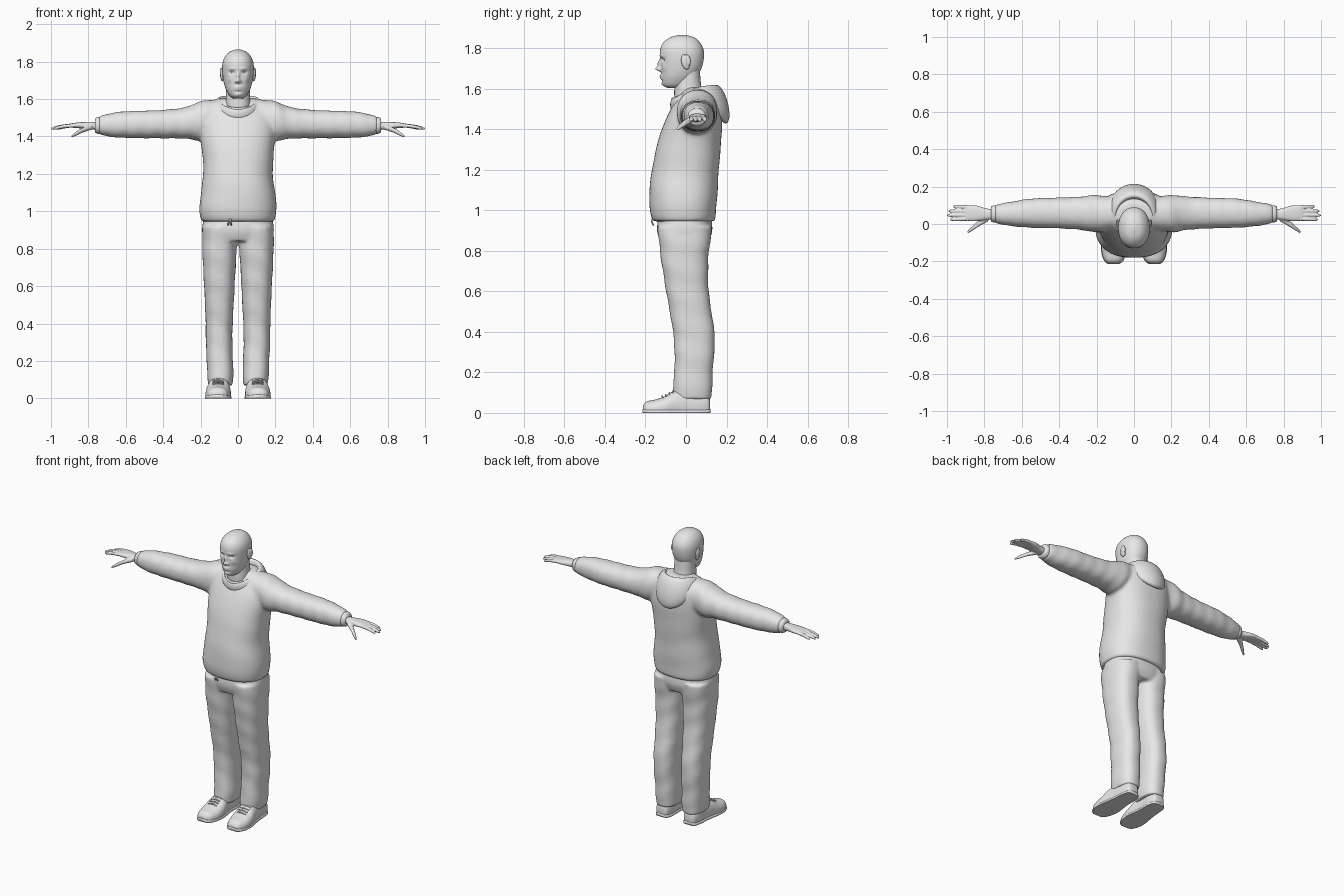
import bpy, bmesh, math
from mathutils import Vector, Matrix

if "Cube" in bpy.data.objects:
    bpy.data.objects.remove(bpy.data.objects["Cube"])

grey = bpy.data.materials.new("plain_grey")
grey.use_nodes = True
grey.diffuse_color = (0.8, 0.8, 0.8, 1)
grey.node_tree.nodes["Principled BSDF"].inputs["Base Color"].default_value = grey.diffuse_color


def spow(c, n):
    return math.copysign(abs(c) ** (2 / n), c)


def smooth_rows(rows, steps):
    """Cubic interpolation between neighbouring profile rows."""
    out = []
    for i in range(len(rows) - 1):
        p0, p1 = rows[max(i - 1, 0)], rows[i]
        p2, p3 = rows[i + 1], rows[min(i + 2, len(rows) - 1)]
        for s in range(steps):
            t = s / steps
            out.append([b + 0.5 * t * (c - a + t * (2 * a - 5 * b + 4 * c - d + t * (3 * (b - c) + d - a)))
                        for a, b, c, d in zip(p0, p1, p2, p3)])
    return out + [list(rows[-1])]


def skin(bm, rings, closed=False):
    """Bridge rings of points with quads and cap open ends."""
    vs = [[bm.verts.new(p) for p in ring] for ring in rings]
    n = len(vs[0])
    for i in range(len(vs) if closed else len(vs) - 1):
        a, b = vs[i], vs[(i + 1) % len(vs)]
        for j in range(n):
            bm.faces.new((a[j], a[(j + 1) % n], b[(j + 1) % n], b[j]))
    if not closed:
        bm.faces.new(vs[0])
        bm.faces.new(vs[-1])


def loft(bm, axis, rows, n=2.2, segs=40, steps=5, sides=(1,), fold=0, freq=60, ground=False):
    """Rows are (position along axis, u low, u high, v low, v high)."""
    for side in sides:
        rings = []
        for t, u0, u1, v0, v1 in smooth_rows(rows, steps):
            ring = []
            for j in range(segs):
                a = math.tau * j / segs
                k = 1 + fold * math.sin(freq * t + 2 * math.sin(a + side))
                u = (u0 + u1) / 2 + (u1 - u0) / 2 * spow(math.cos(a), n) * k
                v = (v0 + v1) / 2 + (v1 - v0) / 2 * spow(math.sin(a), n) * k
                if ground:
                    v = max(v, 0)
                x, y, z = {"x": (t, u, v), "y": (u, t, v), "z": (u, v, t)}[axis]
                ring.append((x * side, y, z))
            rings.append(ring)
        skin(bm, rings)


def finish(name, bm, voxel=0, relax=0):
    bmesh.ops.recalc_face_normals(bm, faces=bm.faces)
    for f in bm.faces:
        f.smooth = True
    me = bpy.data.meshes.new(name)
    bm.to_mesh(me)
    bm.free()
    me.materials.append(grey)
    ob = bpy.data.objects.new(name, me)
    bpy.context.collection.objects.link(ob)
    if voxel:
        m = ob.modifiers.new("blend", "REMESH")
        m.mode, m.voxel_size, m.use_smooth_shade = "VOXEL", voxel, True
    if relax:
        m = ob.modifiers.new("relax", "SMOOTH")
        m.factor, m.iterations = 0.5, relax
    return ob


def sym(rows):
    """Expand (z, half width, front, back) into full rows."""
    return [(z, -w, w, f, b) for z, w, f, b in rows]


def ellipsoid(bm, centre, radii, tilt=0):
    m = (Matrix.Translation(centre) @ Matrix.Rotation(tilt, 4, "X")
         @ Matrix.Diagonal((*radii, 1)))
    bmesh.ops.create_uvsphere(bm, u_segments=20, v_segments=12, radius=1, matrix=m)


def tube(bm, points, r):
    """Thin cord whose round section stays in the y-z plane or x-y plane."""
    pts = [Vector(p) for p in points]
    d = (pts[-1] - pts[0]).normalized()
    s = d.orthogonal().normalized()
    w = d.cross(s)
    skin(bm, [[p + r * (s * math.cos(a) + w * math.sin(a))
               for a in (math.tau * j / 8 for j in range(8))] for p in pts])


BOTH = (1, -1)

# Hooded top: body and sleeves blended into one surface
bm = bmesh.new()
loft(bm, "z", sym([
    (.945, .192, -.16, .138), (.965, .2, -.17, .146), (1.02, .206, -.18, .15),
    (1.1, .198, -.18, .156), (1.2, .186, -.168, .162), (1.3, .19, -.148, .17),
    (1.4, .2, -.12, .178), (1.48, .2, -.085, .176), (1.54, .185, -.05, .166),
    (1.58, .14, -.025, .14), (1.605, .085, 0, .11)]), n=2.35, segs=64, fold=.006, freq=35)
loft(bm, "x", [
    (.1, -.03, .14, 1.42, 1.6), (.2, -.045, .155, 1.38, 1.588), (.28, -.032, .147, 1.388, 1.557),
    (.4, -.024, .141, 1.39, 1.542), (.55, -.02, .136, 1.391, 1.537), (.65, -.012, .12, 1.395, 1.53),
    (.71, -.002, .11, 1.403, 1.517), (.745, .006, .101, 1.413, 1.506)],
    sides=BOTH, fold=.018, freq=70)
finish("hooded_top", bm, .01, 6)

# Sleeve cuffs
bm = bmesh.new()
loft(bm, "x", [(.73, .01, .098, 1.416, 1.502), (.75, .008, .1, 1.414, 1.504),
               (.765, .014, .092, 1.422, 1.496)], sides=BOTH)
finish("cuffs", bm)

# Hood lying around the neck, full at the back and thin at the front
bm = bmesh.new()
rings = []
for i in range(64):
    a = math.tau * i / 64
    w = (1 + math.cos(a)) / 2
    thick = .009 + .025 * w * w
    half = .025 + .07 * w ** 3
    top = 1.618 - .072 * (1 - w) ** 2
    ring = []
    for j in range(24):
        b = math.tau * j / 24
        r = .1 + thick + thick * math.cos(b) - .022 * w * math.sin(b)
        ring.append((r * math.sin(a), .04 + r * math.cos(a), top - half + half * math.sin(b)))
    rings.append(ring)
skin(bm, rings, closed=True)
finish("hood", bm)

# Shirt neckline inside the hood
bm = bmesh.new()
skin(bm, [[((.074 + .007 * math.cos(b)) * math.sin(a), .012 + (.078 + .007 * math.cos(b)) * math.cos(a),
            1.568 + .022 * math.cos(a) + .01 * math.sin(b))
           for b in (math.tau * j / 10 for j in range(10))]
          for a in (math.tau * i / 48 for i in range(48))], closed=True)
finish("shirt_neckline", bm)

# Trousers: seat and legs blended together
bm = bmesh.new()
loft(bm, "z", sym([(.98, .18, -.135, .122), (.9, .192, -.143, .13), (.84, .18, -.125, .11)]), n=2.4, segs=56)
loft(bm, "z", [
    (.92, .002, .19, -.14, .13), (.85, .005, .191, -.134, .12), (.75, .01, .189, -.122, .11),
    (.6, .018, .181, -.098, .112), (.4, .028, .173, -.064, .14), (.3, .03, .172, -.057, .139),
    (.2, .027, .167, -.058, .132), (.12, .025, .164, -.065, .129), (.068, .03, .158, -.062, .126)],
    n=2.4, sides=BOTH, fold=.014, freq=45)
finish("trousers", bm, .008, 5)

# Waist drawstring
bm = bmesh.new()
for dx in (-.012, .006):
    tube(bm, [(-.04, -.165, .96), (-.042 + dx / 2, -.17, .945), (-.042 + dx, -.16, .925)], .004)
finish("drawstring", bm)

# Shoes with soles and laces
shoe = [(-.213, .085, .135, .01, .035), (-.195, .06, .157, -.02, .056), (-.15, .043, .172, -.03, .066),
        (-.1, .038, .172, -.03, .084), (-.06, .042, .165, -.03, .108), (0, .05, .156, -.03, .115),
        (.07, .05, .15, -.03, .11), (.108, .06, .14, -.02, .09), (.119, .075, .125, .01, .06)]
bm = bmesh.new()
loft(bm, "y", shoe, n=2.3, sides=BOTH, ground=True)
finish("shoes", bm)
bm = bmesh.new()
loft(bm, "y", [(y * 1.008, a - .003, b + .003, -.02, .02) for y, a, b, c, d in shoe],
     n=4, sides=BOTH, ground=True)
finish("soles", bm)
bm = bmesh.new()
for s in BOTH:
    for k in range(4):
        y, z = -.115 + .017 * k, .079 + .008 * k
        tube(bm, [(s * .075, y, z - .004), (s * .105, y - .002, z + .003), (s * .137, y, z - .004)], .004)
finish("laces", bm)

# Hands: palm, fingers and thumb
bm = bmesh.new()
loft(bm, "x", [(.74, .025, .078, 1.435, 1.478), (.79, .022, .083, 1.437, 1.478),
               (.84, .016, .098, 1.443, 1.476), (.88, .016, .1, 1.446, 1.472),
               (.9, .02, .097, 1.45, 1.468)], sides=BOTH, n=2.6)
for y, tip in ((.028, .985), (.048, 1.0), (.068, .992), (.089, .967)):
    rows = []
    for f, r in ((0, .0105), (.5, .01), (.9, .008), (1, .003)):
        c, z = y + (y - .056) * .15 * f, 1.459 - .018 * f * f
        rows.append((.87 + (tip - .87) * f, c - r, c + r, z - r, z + r))
    loft(bm, "x", rows, sides=BOTH, segs=16)
loft(bm, "x", [(.78, .015, .05, 1.437, 1.468), (.83, -.014, .018, 1.421, 1.447),
               (.865, -.036, -.012, 1.404, 1.426), (.89, -.05, -.036, 1.394, 1.406)], sides=BOTH, segs=20)
finish("hands", bm, .004, 2)

# Head, with the face shaped by soft bumps: x, z, push, x spread, z spread
bm = bmesh.new()
loft(bm, "z", sym([
    (1.603, .026, -.092, -.02), (1.618, .046, -.112, .015), (1.65, .064, -.12, .045),
    (1.68, .074, -.122, .066), (1.71, .08, -.124, .08), (1.75, .084, -.127, .088),
    (1.79, .083, -.128, .087), (1.825, .071, -.113, .071), (1.852, .046, -.08, .042),
    (1.864, .014, -.038, .002)]), n=2.15, segs=112, steps=8)
bumps = [(0, 1.697, -.026, .011, .011), (0, 1.722, -.015, .008, .018), (0, 1.657, -.011, .02, .013),
         (0, 1.656, .006, .02, .003), (0, 1.622, -.006, .018, .012), (0, 1.64, .004, .02, .006)]
for s in BOTH:
    bumps += [(s * .033, 1.742, .013, .014, .009), (s * .03, 1.762, -.005, .022, .007),
              (s * .013, 1.693, -.008, .006, .007), (s * .045, 1.705, -.004, .014, .015)]
for v in bm.verts:
    if v.co.y < -.03:
        x, z = v.co.x, v.co.z
        v.co.y += sum(p * math.exp(-((x - bx) / sx) ** 2 - ((z - bz) / sz) ** 2)
                      for bx, bz, p, sx, sz in bumps)
finish("head", bm)

# Neck
bm = bmesh.new()
loft(bm, "z", sym([(1.5, .07, -.055, .092), (1.57, .068, -.058, .085), (1.62, .064, -.056, .074),
                   (1.7, .062, -.045, .068)]))
finish("neck", bm)

# Eyes and ears
bm = bmesh.new()
for s in BOTH:
    ellipsoid(bm, (s * .033, -.098, 1.742), (.013, .011, .008))
finish("eyes", bm)
bm = bmesh.new()
for s in BOTH:
    ellipsoid(bm, (s * .084, -.002, 1.732), (.011, .021, .038), .2)
    ellipsoid(bm, (s * .089, .006, 1.74), (.008, .017, .028), .2)
finish("ears", bm)
